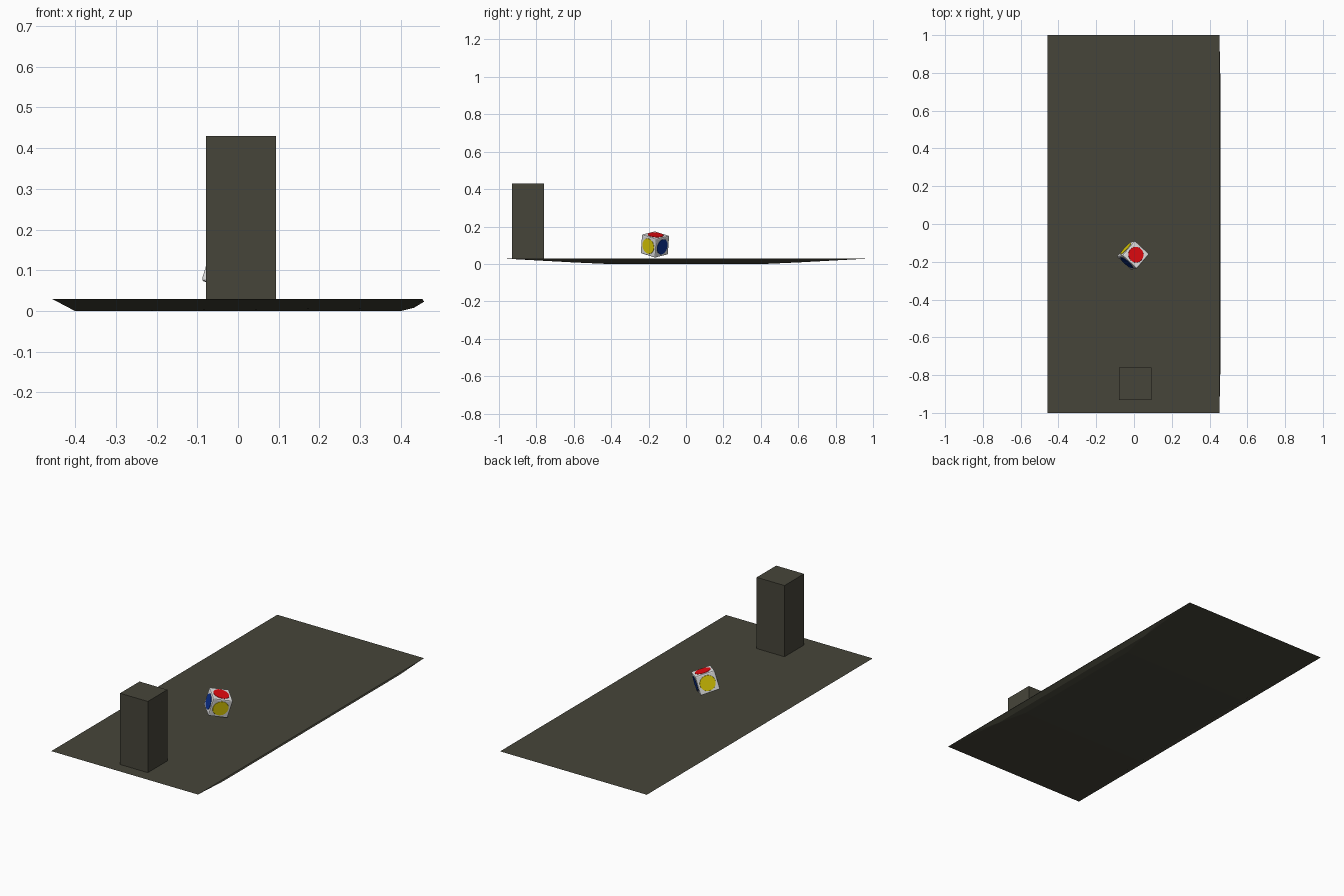
import bpy, bmesh, math
from mathutils import Vector, Matrix

if "Cube" in bpy.data.objects:
    bpy.data.objects.remove(bpy.data.objects["Cube"])


def material(name, rgb):
    m = bpy.data.materials.new(name)
    m.diffuse_color = (*rgb, 1)
    m.use_nodes = True
    m.node_tree.nodes["Principled BSDF"].inputs["Base Color"].default_value = m.diffuse_color
    return m


olive = material("dark olive", (0.062, 0.060, 0.042))
white = material("white", (0.8, 0.8, 0.8))
red = material("red", (0.8, 0.003, 0.005))
yellow = material("yellow", (0.8, 0.66, 0.002))
blue = material("blue", (0.004, 0.035, 0.32))


def finish(name, bm, mat):
    bmesh.ops.recalc_face_normals(bm, faces=bm.faces)
    me = bpy.data.meshes.new(name)
    bm.to_mesh(me)
    bm.free()
    me.materials.append(mat)
    ob = bpy.data.objects.new(name, me)
    bpy.context.collection.objects.link(ob)
    return ob


# Floor slab: flat top, underside tapering to a smaller flat base
bm = bmesh.new()
for s in (-1, 1):
    for p in ((-0.457, 1.0, 0.03), (0.452, 1.0, 0.03), (-0.40, 0.42, 0),
              (0.40, 0.42, 0), (0.432, 0.60, 0.008), (0.457, 0.78, 0.023)):
        bm.verts.new((p[0], p[1] * s, p[2]))
bmesh.ops.convex_hull(bm, input=bm.verts)
bmesh.ops.dissolve_limit(bm, angle_limit=0.002, verts=bm.verts, edges=bm.edges)
finish("floor_slab", bm, olive)

# Upright pillar
bm = bmesh.new()
bmesh.ops.create_cube(bm, size=1, matrix=Matrix.Translation((0.007, -0.845, 0.2285))
                      @ Matrix.Diagonal((0.172, 0.172, 0.401, 1)))
finish("pillar", bm, olive)

# Tilted cube: local x faces are blue, y faces yellow, z faces red
h = 0.053
ax = Vector((0.63, 0.74, -0.24)).normalized()
az = Vector((0.28, 0.06, 0.95))
az = (az - ax * az.dot(ax)).normalized()
ay = az.cross(ax)
pose = (Matrix.Translation((-0.005, -0.166, 0.104))
        @ Matrix((ax, ay, az)).transposed().to_4x4())
bm = bmesh.new()
bmesh.ops.create_cube(bm, size=2 * h)
bmesh.ops.bevel(bm, geom=bm.edges[:], offset=0.006, segments=2, profile=0.5, affect='EDGES')
bm.transform(pose)
finish("cube_body", bm, white)

# Round coloured plates on all six cube faces
for axis, colour, label in ((Vector((1, 0, 0)), blue, "blue"),
                            (Vector((0, 1, 0)), yellow, "yellow"),
                            (Vector((0, 0, 1)), red, "red")):
    for s, side in ((1, "a"), (-1, "b")):
        n = axis * s
        turn = Vector((0, 0, 1)).rotation_difference(n).to_matrix().to_4x4()
        bm = bmesh.new()
        bmesh.ops.create_cone(bm, cap_ends=True, segments=32, radius1=0.042,
                              radius2=0.041, depth=0.002,
                              matrix=pose @ Matrix.Translation(n * (h + 0.0005)) @ turn)
        finish(f"{label}_disc_{side}", bm, colour)
